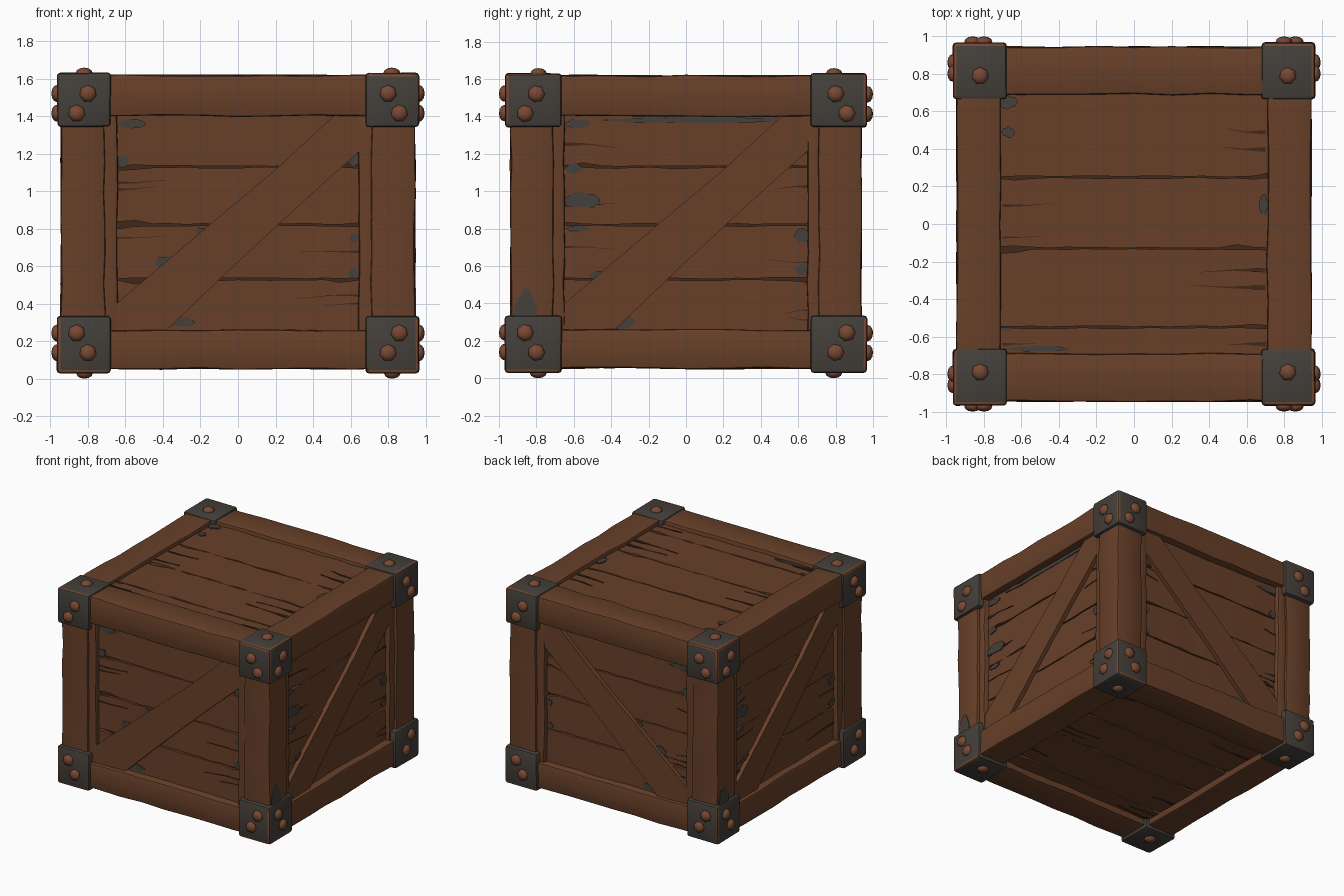
import bpy, bmesh, math, random
from mathutils import Vector, Matrix

if "Cube" in bpy.data.objects:
    bpy.data.objects.remove(bpy.data.objects["Cube"])

random.seed(7)


def material(name, rgb):
    m = bpy.data.materials.new(name)
    m.diffuse_color = (*rgb, 1)
    m.use_nodes = True
    m.node_tree.nodes["Principled BSDF"].inputs["Base Color"].default_value = m.diffuse_color
    return m


WOOD = material("wood_brown", (0.137, 0.051, 0.022))
DARK = material("dark_crack", (0.050, 0.020, 0.010))
IRON = material("dark_iron", (0.058, 0.051, 0.043))
RUST = material("rusty_rivet", (0.190, 0.066, 0.032))


def finish(bm, name, mat, angle=35):
    bmesh.ops.recalc_face_normals(bm, faces=bm.faces)
    me = bpy.data.meshes.new(name)
    bm.to_mesh(me)
    bm.free()
    me.materials.append(mat)
    me.shade_smooth()
    me.set_sharp_from_angle(angle=math.radians(angle))
    ob = bpy.data.objects.new(name, me)
    bpy.context.collection.objects.link(ob)
    return ob


def beam(name, lo, hi, mat, cuts=7, wobble=0.005, bevel=0.013):
    """Slightly uneven bevelled box, divided along its longest axis."""
    lo, hi = Vector(lo), Vector(hi)
    size = hi - lo
    axis = max(range(3), key=lambda i: size[i])
    bm = bmesh.new()
    bmesh.ops.create_cube(bm, size=1)
    for v in bm.verts:
        v.co = Vector([(lo[i] + hi[i]) / 2 + v.co[i] * size[i] for i in range(3)])
    normal = Vector([float(i == axis) for i in range(3)])
    for k in range(1, cuts + 1):
        bmesh.ops.bisect_plane(bm, geom=bm.verts[:] + bm.edges[:] + bm.faces[:],
                               plane_co=lo + normal * size[axis] * k / (cuts + 1),
                               plane_no=normal)
    for v in bm.verts:
        for i in range(3):
            if i != axis:
                v.co[i] += random.uniform(-wobble, wobble)
    if bevel:
        edges = [e for e in bm.edges if e.calc_face_angle(0) > 1]
        bmesh.ops.bevel(bm, geom=edges, offset=bevel, segments=2, affect='EDGES', profile=0.5)
    return finish(bm, name, mat)


def prism(name, upper, lower, w0, w1, place, mat, warp=0.0):
    """Closed strip between an upper and a lower edge, from depth w0 to w1."""
    bm = bmesh.new()
    rows = [[bm.verts.new(place(u, v, w + random.uniform(-warp, warp))) for u, v in line]
            for line, w in ((upper, w1), (lower, w1), (lower, w0), (upper, w0))]
    n = len(upper)
    for r in range(4):
        a, b = rows[r], rows[(r + 1) % 4]
        for i in range(n - 1):
            bm.faces.new((a[i], a[i + 1], b[i + 1], b[i]))
    for i in (0, n - 1):
        bm.faces.new([row[i] for row in rows])
    return finish(bm, name, mat)


# Each side maps (along, up, outward) to world space
SIDES = {
    "front": lambda u, v, w: (u, -w, v),
    "right": lambda u, v, w: (w, u, v),
    "back": lambda u, v, w: (u, w, v),
    "left": lambda u, v, w: (-w, -u, v),
    "top": lambda u, v, w: (u, v, w),
    "bottom": lambda u, v, w: (u, v, -w),
}

# Dark inner core seen through the gaps
beam("inner_core", (-0.86, -0.86, 0.12), (0.86, 0.86, 1.565), DARK, 0, 0, 0)


def plank(name, lo, hi, face, place):
    """Slightly warped board with ragged long edges and tapering cracks."""
    n, half = 17, 0.73
    us = [-half + 2 * half * i / (n - 1) for i in range(n)]

    def edge(v, sign):
        pts = []
        for u in us:
            cut = random.uniform(0.001, 0.008)
            if abs(u) > 0.5 and random.random() < 0.25:
                cut += random.uniform(0.005, 0.02)
            pts.append((u, v - sign * cut))
        return pts
    prism(name, edge(hi, 1), edge(lo, -1), face - 0.04, face, place, WOOD, 0.004)
    for k in range(2):
        s = random.choice((-1, 1))
        v = random.uniform(lo + 0.05, hi - 0.05)
        h, tip = random.uniform(0.006, 0.014), v + random.uniform(-0.02, 0.02)
        u0, u1 = s * 0.70, s * (0.70 - random.uniform(0.15, 0.4))
        um = (u0 + u1) / 2
        prism(name + "_crack", [(u0, v + h), (um, v + h * 0.4), (u1, tip + 0.001)],
              [(u0, v - h), (um, v - h * 0.2), (u1, tip - 0.001)],
              face - 0.004, face + 0.005, place, DARK)


def patch(name, u, v, du, dv, w, place):
    """Thin ragged blotch of bare grey."""
    n = 7
    upper, lower = [], []
    for i in range(n):
        t = -1 + 2 * i / (n - 1)
        h = dv * (0.15 + 0.85 * math.sqrt(max(0, 1 - t * t)))
        upper.append((u + t * du, v + h * random.uniform(0.6, 1.1)))
        lower.append((u + t * du, v - h * random.uniform(0.6, 1.1)))
    prism(name, upper, lower, w - 0.004, w + 0.005, place, IRON)


# Panels of planks
WALL_SEAMS = (0.22, 0.53, 0.82, 1.13, 1.43)
LID_SEAMS = (-0.74, -0.55, -0.13, 0.25, 0.72)
FACE = {"front": 0.883, "right": 0.883, "back": 0.883, "left": 0.883,
        "top": 1.588, "bottom": -0.105}
for side, place in SIDES.items():
    seams = LID_SEAMS if side in ("top", "bottom") else WALL_SEAMS
    for i in range(4):
        plank(f"{side}_plank", seams[i], seams[i + 1], FACE[side], place)

# Worn grey blotches near the panel edges: along, up, half sizes
FRONT_WEAR = ((-0.57, 1.36, 0.08, 0.025), (-0.62, 1.16, 0.04, 0.035), (-0.39, 0.62, 0.05, 0.04),
              (-0.20, 0.79, 0.03, 0.02), (0.62, 0.75, 0.025, 0.03), (0.62, 0.56, 0.035, 0.03),
              (-0.32, 0.30, 0.09, 0.03), (0.62, 1.17, 0.04, 0.04))
RIGHT_WEAR = ((0.08, 1.38, 0.52, 0.018), (-0.56, 0.95, 0.10, 0.05), (-0.60, 1.12, 0.05, 0.03),
              (-0.58, 1.36, 0.07, 0.03), (-0.58, 0.80, 0.06, 0.02), (0.62, 0.76, 0.04, 0.04),
              (-0.36, 0.30, 0.09, 0.04), (0.62, 0.58, 0.04, 0.03), (-0.47, 0.55, 0.05, 0.025))
TOP_WEAR = ((-0.67, 0.65, 0.05, 0.045), (-0.67, 0.49, 0.035, 0.035), (0.69, 0.10, 0.025, 0.06),
            (-0.52, -0.665, 0.18, 0.015), (-0.68, -0.56, 0.03, 0.015))
WEAR = {"front": FRONT_WEAR, "back": FRONT_WEAR, "right": RIGHT_WEAR, "left": RIGHT_WEAR,
        "top": TOP_WEAR}
for side, spots in WEAR.items():
    for u, v, du, dv in spots:
        patch("grey_wear", u, v, du, dv, FACE[side] + 0.002, SIDES[side])
for side in ("right", "left"):
    patch("post_wear", -0.86, 0.36, 0.06, 0.12, 0.945, SIDES[side])

# Diagonal braces on the four walls
for side in ("front", "right", "back", "left"):
    upper = [(-0.66, 0.25), (-0.66, 0.39), (-0.2, 0.78), (0.2, 1.115), (0.52, 1.41), (0.67, 1.41)]
    lower = [(-0.56, 0.25), (-0.39, 0.25), (-0.05, 0.575), (0.3, 0.90), (0.65, 1.215), (0.67, 1.23)]
    prism(f"{side}_brace", upper, lower, 0.85, 0.916, SIDES[side], WOOD)

# Corner posts with set-back inner strips
for sx in (-1, 1):
    for sy in (-1, 1):
        def post(name, x0, x1, y0, y1):
            xs, ys = sorted((sx * x0, sx * x1)), sorted((sy * y0, sy * y1))
            beam(name, (xs[0], ys[0], 0.18), (xs[1], ys[1], 1.48), WOOD)
        post("corner_post", 0.71, 0.943, 0.71, 0.938)
        post("post_strip", 0.642, 0.74, 0.78, 0.920)
        post("post_strip", 0.78, 0.922, 0.650, 0.74)

# Top and bottom rails
for z0, z1 in ((0.052, 0.26), (1.40, 1.618)):
    for s in (-1, 1):
        ys = sorted((s * 0.69, s * 0.945))
        beam("long_rail", (-0.82, ys[0], z0), (0.82, ys[1], z1), WOOD)
        xs = sorted((s * 0.71, s * 0.945))
        beam("side_rail", (xs[0], -0.82, z0), (xs[1], 0.82, z1), WOOD)


def rivet(pos, normal):
    """Low dome facing outward."""
    bm = bmesh.new()
    bmesh.ops.create_uvsphere(bm, u_segments=7, v_segments=6, radius=1)
    rot = Vector((0, 0, 1)).rotation_difference(Vector(normal)).to_matrix().to_4x4()
    bm.transform(Matrix.Translation(pos) @ rot @ Matrix.Diagonal((0.046, 0.046, 0.028, 1)))
    finish(bm, "rivet", RUST, 60)


# Iron corner caps with rivets and rust along the exposed edges
for sx in (-1, 1):
    for sy in (-1, 1):
        for top in (0, 1):
            z_out, z_in = (1.630, 1.342) if top else (0.028, 0.335)
            sz = 1 if top else -1
            xs = sorted((sx * 0.965, sx * 0.68))
            ys = sorted((sy * 0.968, sy * 0.665))
            zs = sorted((z_out, z_in))
            cap = beam("corner_cap", (xs[0], ys[0], zs[0]), (xs[1], ys[1], zs[1]),
                       IRON, 0, 0.003, 0.018)
            cap.data.materials.append(RUST)
            for p in cap.data.polygons:
                out = [p.normal[i] * s for i, s in enumerate((sx, sy, sz))]
                if max(out) < 0.97 and min(out) > -0.2 and random.random() < 0.6:
                    p.material_index = 1
            for a, dz in ((0.80, 0.11), (0.86, 0.215)):
                z = z_out - sz * dz
                rivet((sx * a, sy * 0.972, z), (0, sy, 0))
                rivet((sx * 0.967, sy * a, z), (sx, 0, 0))
            rivet((sx * 0.82, sy * 0.79, z_out), (0, 0, sz))
